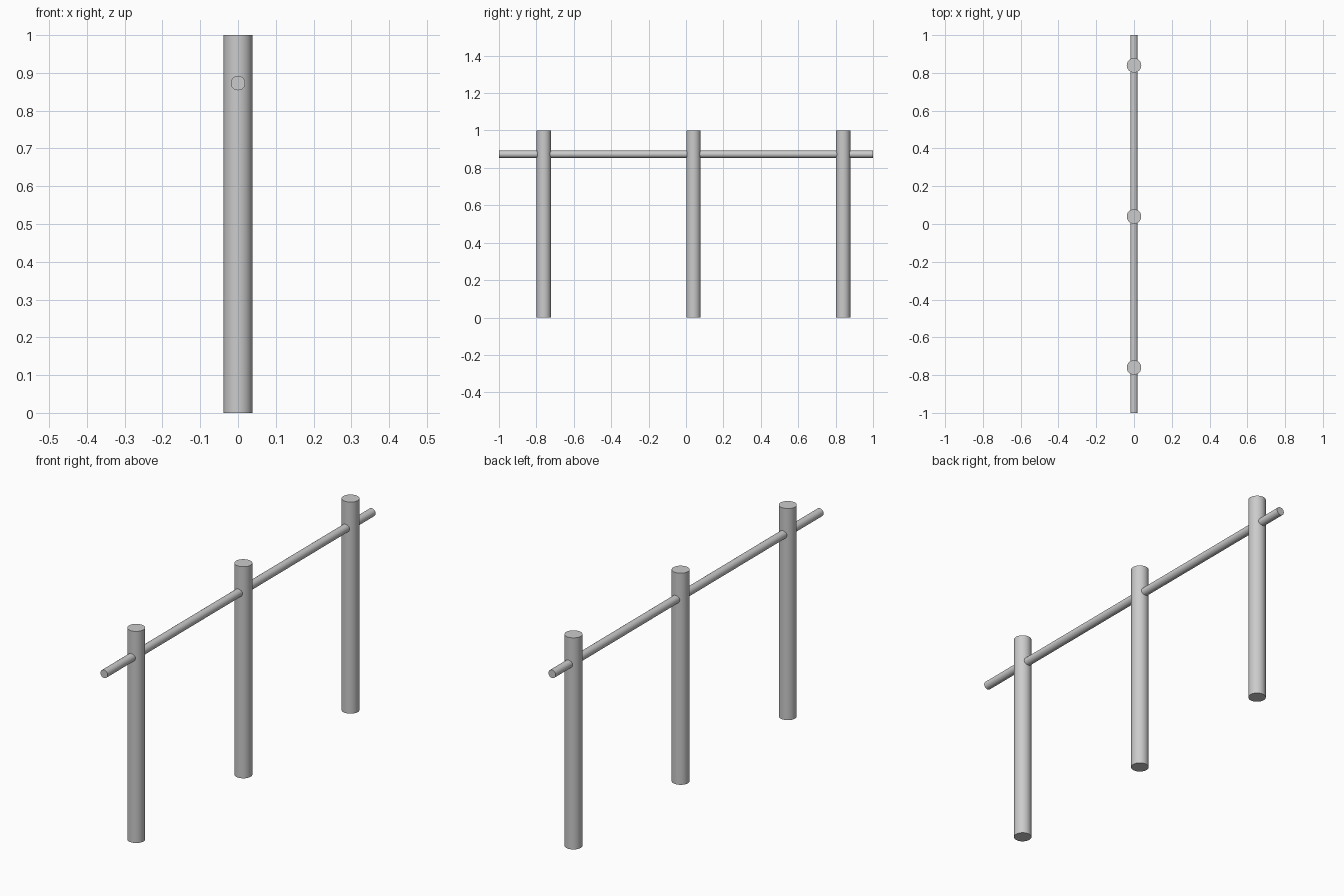
import bpy
import math

if "Cube" in bpy.data.objects:
    bpy.data.objects.remove(bpy.data.objects["Cube"])

SIDES = 24


def rod(name, radius, length, location, rotation=(0, 0, 0)):
    bpy.ops.mesh.primitive_cylinder_add(
        vertices=SIDES, radius=radius, depth=length,
        location=location, rotation=rotation)
    obj = bpy.context.object
    obj.name = name
    bpy.ops.object.shade_smooth_by_angle(angle=math.radians(30))
    return obj


# Three upright posts, evenly spaced and slightly off centre along the rail
for i in range(3):
    rod(f"post_{i + 1}", 0.0385, 1.0, (0, -0.76 + 0.8 * i, 0.5))

# Horizontal rail passing through all posts
rod("rail", 0.0192, 2.0, (0, 0, 0.873), (math.pi / 2, 0, 0))
